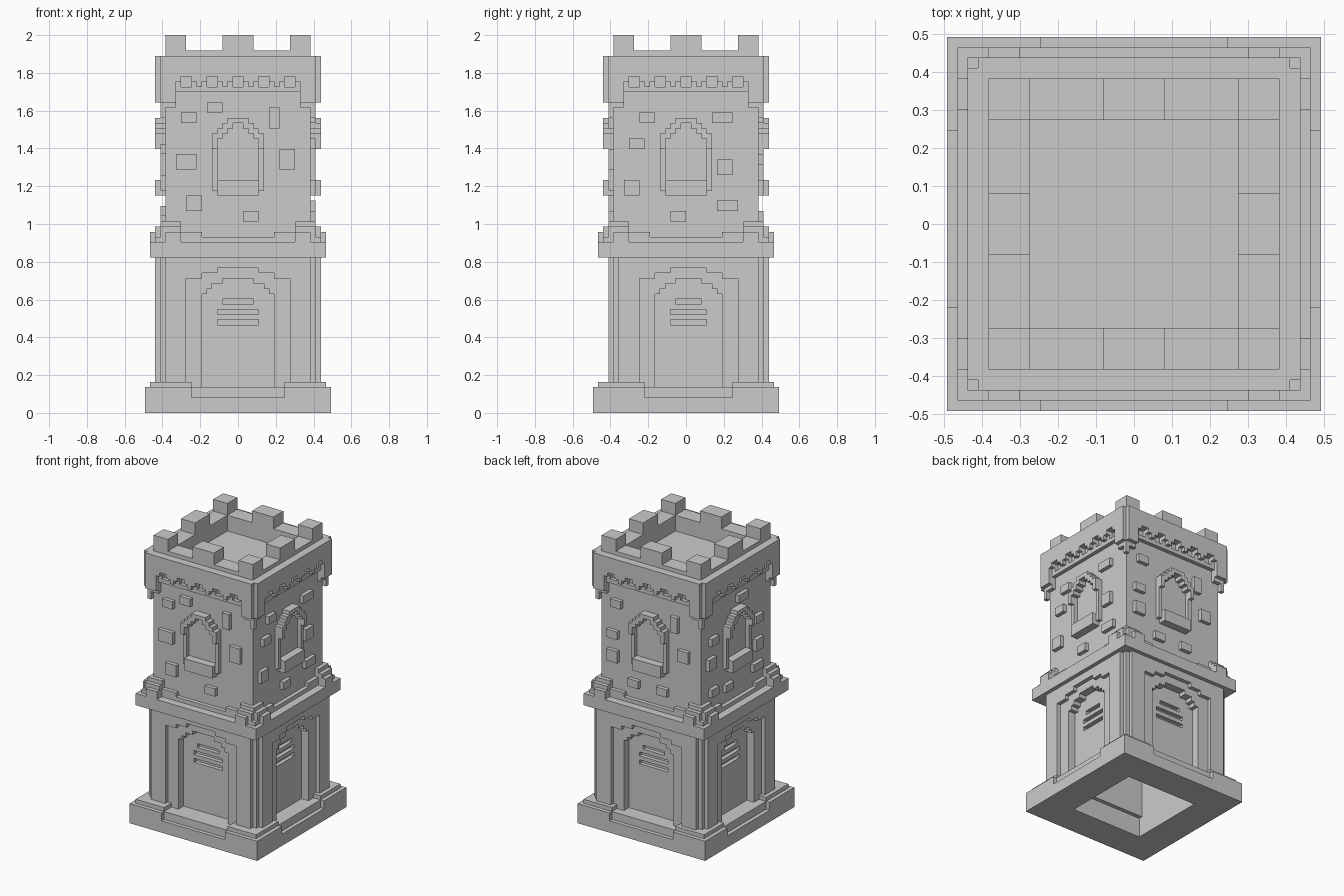
import bpy
import bmesh
from mathutils import Matrix, Vector
from math import pi

UNIT = 2 / 73  # one block of the tower grid
GREY = (0.6, 0.6, 0.6, 1)

cube = bpy.data.objects.get("Cube")
if cube:
    bpy.data.objects.remove(cube, do_unlink=True)

stone = bpy.data.materials.new("grey_stone")
stone.use_nodes = True
stone.diffuse_color = GREY
stone.node_tree.nodes["Principled BSDF"].inputs["Base Color"].default_value = GREY


class Part:
    """A mesh made from blocks, placed on the four sides of the tower."""

    def __init__(self, name):
        self.name = name
        self.bm = bmesh.new()

    def block(self, side, across, depth, height):
        """Block on one side: across the wall, outward from the axis, and up."""
        low = Vector((across[0], -depth[1], height[0]))
        high = Vector((across[1], -depth[0], height[1]))
        matrix = (Matrix.Scale(UNIT, 4) @ Matrix.Rotation(side * pi / 2, 4, "Z")
                  @ Matrix.Translation((low + high) / 2)
                  @ Matrix.Diagonal((high - low).to_4d()))
        bmesh.ops.create_cube(self.bm, size=1, matrix=matrix)

    def around(self, across, depth, height):
        for side in range(4):
            self.block(side, across, depth, height)

    def ring(self, inner, outer, height):
        """Closed square ring, each side stopping at its neighbour."""
        self.around((-outer, inner), (inner, outer), height)

    def steps(self, depth, columns, bottom=None, top=None):
        """Mirrored stepped columns from the middle outward: (end, level)."""
        start = 0
        for end, level in columns:
            height = (level, top) if bottom is None else (bottom, level)
            if start == 0:
                self.around((-end, end), depth, height)
            else:
                self.pair((start, end), depth, height)
            start = end

    def pair(self, across, depth, height):
        self.around(across, depth, height)
        self.around((-across[1], -across[0]), depth, height)

    def set_back(self, low, high):
        """Move the front edges between two y positions back by one block."""
        for vert in self.bm.verts:
            if low * UNIT < vert.co.y < high * UNIT:
                vert.co.y += UNIT

    def finish(self):
        mesh = bpy.data.meshes.new(self.name)
        self.bm.to_mesh(mesh)
        self.bm.free()
        mesh.materials.append(stone)
        bpy.context.collection.objects.link(bpy.data.objects.new(self.name, mesh))


# Plinth with a lowered middle on each side
plinth = Part("plinth")
plinth.ring(10, 14, (0, 5))
plinth.steps((14, 17), [(9, 5), (17, 6)], bottom=0)
plinth.steps((17, 18), [(9, 3), (18, 5)], bottom=0)
plinth.set_back(-9.5, -8.5)
plinth.finish()

# Lower walls with two nested stepped arches, and slots cut in the doors
lower = Part("lower_walls")
lower.ring(10, 12, (5, 30))
bottom = 5
for half, z in ((4, 17), (4, 19), (3, 21)):
    lower.around((-13, 13), (12, 13), (bottom, z))
    lower.pair((half, 13), (12, 13), (z, z + 1))
    bottom = z + 1
lower.around((-13, 13), (12, 13), (bottom, 30))
lower.steps((13, 15), [(3, 26), (5, 25), (6, 24), (7, 23), (14, 5)], top=30)
lower.steps((15, 16), [(4, 28), (7, 27), (10, 26), (14, 5)], top=30)
lower.around((12, 15), (12, 15), (5, 30))
lower.set_back(-17, -0.5)
lower.finish()

# Middle cornice with stepped clusters beside the corners
cornice = Part("middle_cornice")
cornice.ring(10, 17, (30, 33))
cornice.pair((11, 14), (14, 17), (33, 35))
cornice.pair((11, 15), (14, 16), (33, 36))
cornice.around((15, 16), (15, 16), (33, 34))
cornice.steps((14, 15), [(7, 34), (11, 35), (15, 37)], bottom=33)
cornice.finish()

# Upper walls
upper = Part("upper_walls")
upper.ring(10, 14, (33, 66))
upper.finish()

# Window hoods, jambs and sills
window = Part("window_frames")
for start, low, high in ((0, 56, 57), (1, 55, 57), (2, 54, 56), (3, 53, 55), (4, 51, 54)):
    window.pair((start, start + 1), (14, 16), (low, high))
window.pair((4, 5), (14, 15), (43, 51))
window.around((-4, 4), (14, 16), (42, 45))
window.finish()

# Raised bricks, different on each side: left end, bottom, width, height
front_bricks = [(-11, 56, 3, 2), (-6, 58, 3, 2), (6, 55, 2, 4), (-12, 47, 4, 3),
                (8, 47, 3, 4), (-10, 39, 3, 3), (1, 37, 3, 2)]
right_bricks = [(-9, 56, 3, 2), (5, 56, 4, 2), (-11, 51, 3, 2), (6, 46, 3, 3),
                (-12, 42, 3, 3), (6, 39, 4, 2), (-3, 37, 3, 2)]
back_bricks = [(-11, 56, 3, 2), (6, 54, 2, 4), (-12, 48, 3, 2), (-12, 42, 3, 3),
               (8, 47, 3, 3), (-6, 37, 3, 2), (2, 37, 3, 2)]
left_bricks = [(0, 58, 4, 2), (7, 50, 3, 2), (-11, 51, 3, 2), (7, 43, 3, 3),
               (-12, 45, 3, 3), (-11, 38, 3, 2), (-5, 37, 3, 2), (6, 38, 4, 2)]
bricks = Part("raised_bricks")
for side, table in enumerate((front_bricks, right_bricks, back_bricks, left_bricks)):
    for x, z, width, height in table:
        bricks.block(side, (x, x + width), (14, 15), (z, z + height))
bricks.finish()

# Parapet with hanging corners, square holes and a toothed lower edge
parapet = Part("parapet")
parapet.ring(10, 14, (62, 70))
parapet.around((-15, 15), (14, 15), (65, 69))
parapet.around((-12, 12), (14, 15), (62, 63))
parapet.pair((11, 12), (14, 15), (63, 65))
parapet.pair((12, 14), (14, 15), (59, 65))
parapet.around((14, 15), (14, 15), (57, 65))
parapet.around((-15, 15), (15, 16), (65, 69))
parapet.pair((11, 12), (15, 16), (64, 65))
parapet.pair((12, 15), (15, 16), (60, 65))
for x in (-9, -4, 1, 6):
    parapet.around((x, x + 3), (14, 15), (63, 65))
    parapet.around((x, x + 3), (15, 16), (64, 65))
    parapet.around((x + 1, x + 2), (15, 16), (63, 64))
parapet.finish()

# Battlements
merlons = Part("merlons")
merlons.around((10, 14), (10, 14), (70, 73))
merlons.around((-3, 3), (10, 14), (70, 73))
merlons.finish()

# Roof floor inside the parapet
floor = Part("roof_floor")
floor.block(0, (-10, 10), (-10, 10), (65, 66))
floor.finish()
